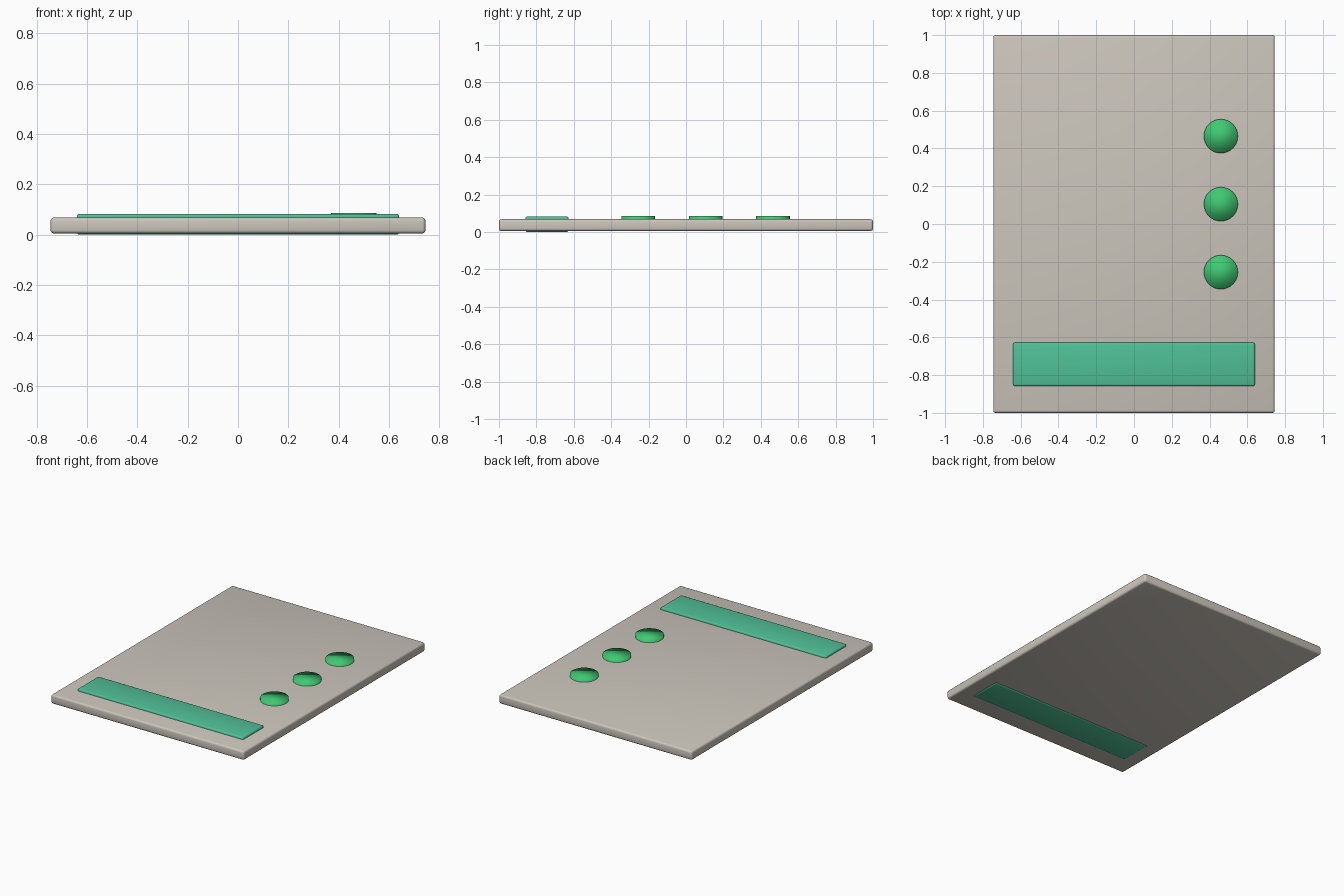
import bpy
import bmesh
from mathutils import Matrix

default_cube = bpy.data.objects.get("Cube")
if default_cube:
    bpy.data.objects.remove(default_cube, do_unlink=True)


def make_material(name, rgb):
    mat = bpy.data.materials.new(name)
    mat.use_nodes = True
    color = (*rgb, 1.0)
    mat.diffuse_color = color
    shader = mat.node_tree.nodes["Principled BSDF"]
    shader.inputs["Base Color"].default_value = color
    shader.inputs["Roughness"].default_value = 0.6
    return mat


def finish(name, bm, mat):
    mesh = bpy.data.meshes.new(name)
    bm.to_mesh(mesh)
    bm.free()
    mesh.materials.append(mat)
    mesh.shade_smooth()
    obj = bpy.data.objects.new(name, mesh)
    bpy.context.collection.objects.link(obj)
    return obj


def rounded_slab(name, low, high, radius, mat):
    """Box between two corners with softly rounded edges."""
    size = [b - a for a, b in zip(low, high)]
    centre = [(a + b) / 2 for a, b in zip(low, high)]
    bm = bmesh.new()
    bmesh.ops.create_cube(bm, size=1, matrix=Matrix.Translation(centre) @ Matrix.Diagonal((*size, 1)))
    obj = finish(name, bm, mat)
    bevel = obj.modifiers.new("rounded_edges", "BEVEL")
    bevel.width = radius
    bevel.segments = 3
    return obj


def button(name, x, y, bottom, top, radius, mat):
    """Flat disc with soft shading over the rim."""
    bm = bmesh.new()
    bmesh.ops.create_cone(bm, cap_ends=True, segments=32, radius1=radius, radius2=radius,
                          depth=top - bottom,
                          matrix=Matrix.Translation((x, y, (top + bottom) / 2)))
    return finish(name, bm, mat)


stone = make_material("warm_grey", (0.60, 0.56, 0.50))
teal = make_material("teal_green", (0.08, 0.53, 0.31))
green = make_material("bright_green", (0.05, 0.58, 0.17))

# Thin panel, with the strip running right through it
rounded_slab("panel", (-0.745, -1, 0.005), (0.745, 1, 0.068), 0.013, stone)
rounded_slab("strip", (-0.64, -0.858, 0), (0.64, -0.628, 0.083), 0.01, teal)

# Row of round buttons on the left side
for i, y in enumerate((-0.255, 0.105, 0.465)):
    button(f"button_{i + 1}", 0.46, y, 0.02, 0.086, 0.09, green)
